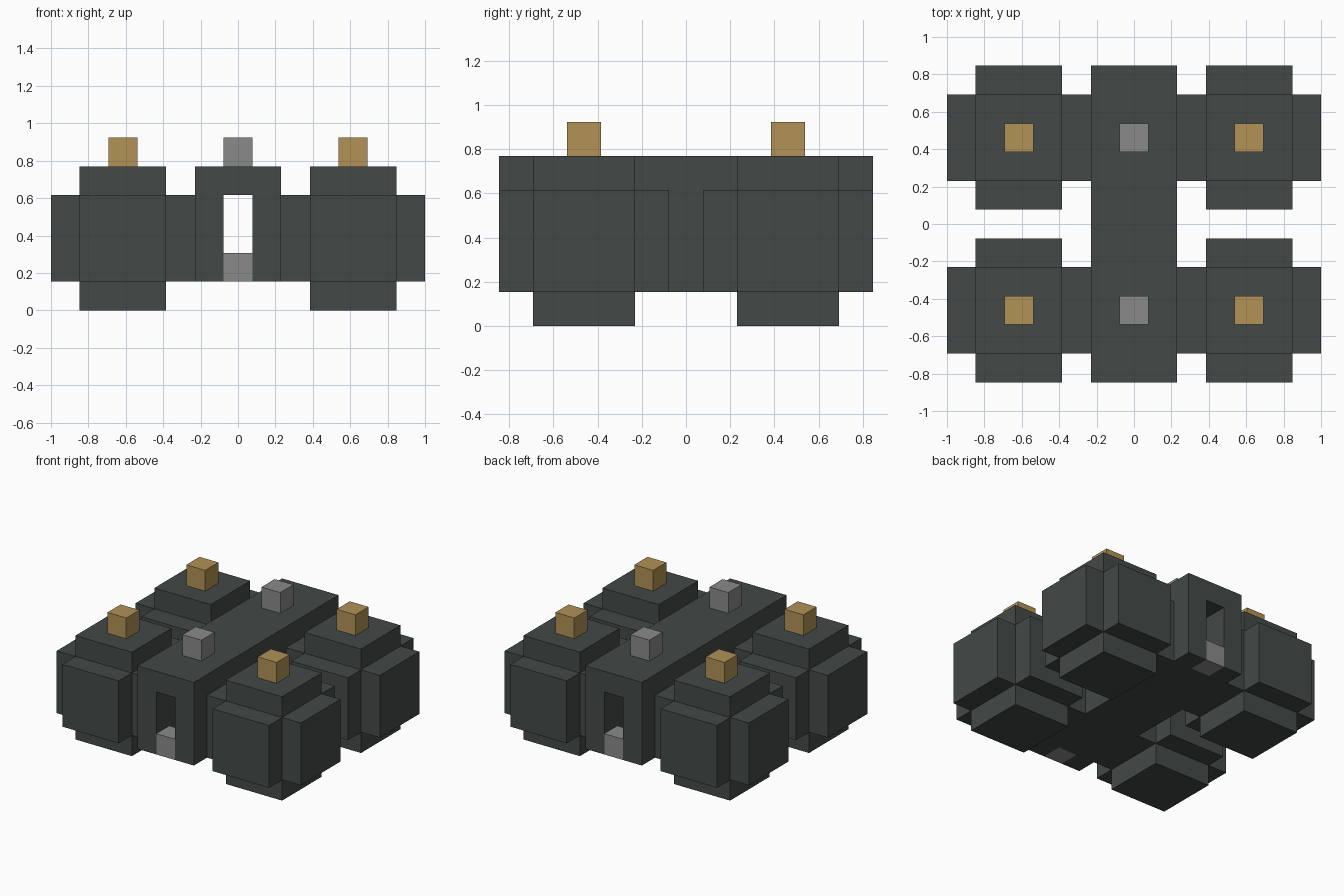
import bpy
import bmesh

cube = bpy.data.objects.get("Cube")
if cube:
    bpy.data.objects.remove(cube, do_unlink=True)

U = 2 / 13  # one block


def material(name, rgb):
    m = bpy.data.materials.new(name)
    m.use_nodes = True
    m.diffuse_color = (*rgb, 1)
    m.node_tree.nodes["Principled BSDF"].inputs["Base Color"].default_value = (*rgb, 1)
    return m


DARK = material("dark slate", (0.056, 0.067, 0.065))
GOLD = material("dull gold", (0.445, 0.287, 0.093))
GREY = material("mid grey", (0.254, 0.254, 0.254))


def finish(name, bm, mat):
    bmesh.ops.recalc_face_normals(bm, faces=bm.faces)
    mesh = bpy.data.meshes.new(name)
    bm.to_mesh(mesh)
    bm.free()
    mesh.materials.append(mat)
    obj = bpy.data.objects.new(name, mesh)
    bpy.context.collection.objects.link(obj)
    return obj


def box(name, centre, size, mat):
    """Box with centre and size measured in blocks."""
    bm = bmesh.new()
    bmesh.ops.create_cube(bm, size=1)
    for v in bm.verts:
        v.co = [(c + s * p) * U for c, s, p in zip(centre, size, v.co)]
    return finish(name, bm, mat)


# Central spine: an arch profile swept front to back
arch = [(-1.5, 1), (-1.5, 5), (1.5, 5), (1.5, 1), (0.5, 1), (0.5, 4), (-0.5, 4), (-0.5, 1)]
bm = bmesh.new()
face = bm.faces.new([bm.verts.new((x * U, -5.5 * U, z * U)) for x, z in arch])
swept = bmesh.ops.extrude_face_region(bm, geom=[face])["geom"]
bmesh.ops.translate(bm, vec=(0, 11 * U, 0),
                    verts=[g for g in swept if isinstance(g, bmesh.types.BMVert)])
finish("spine", bm, DARK)
box("tunnel_floor", (0, 0, 1.1), (1, 9, 0.2), DARK)

for sy, end in ((-1, "front"), (1, "back")):
    # Grey blocks on the spine and in the tunnel mouths
    box(end + "_spine_block", (0, 3 * sy, 5.5), (1, 1, 1), GREY)
    box(end + "_tunnel_block", (0, 5 * sy, 1.5), (1, 1, 1), GREY)

    # Corner pods: three crossing boxes with a gold cap
    for sx, side in ((-1, "right"), (1, "left")):
        x, y = 4 * sx, 3 * sy
        pod = f"{end}_{side}_pod_"
        box(pod + "column", (x, y, 2.5), (3, 3, 5), DARK)
        box(pod + "side_arm", (x, y, 2.5), (5, 3, 3), DARK)
        box(pod + "long_arm", (x, y, 2.5), (3, 5, 3), DARK)
        box(pod + "cap", (x, y, 5.5), (1, 1, 1), GOLD)
